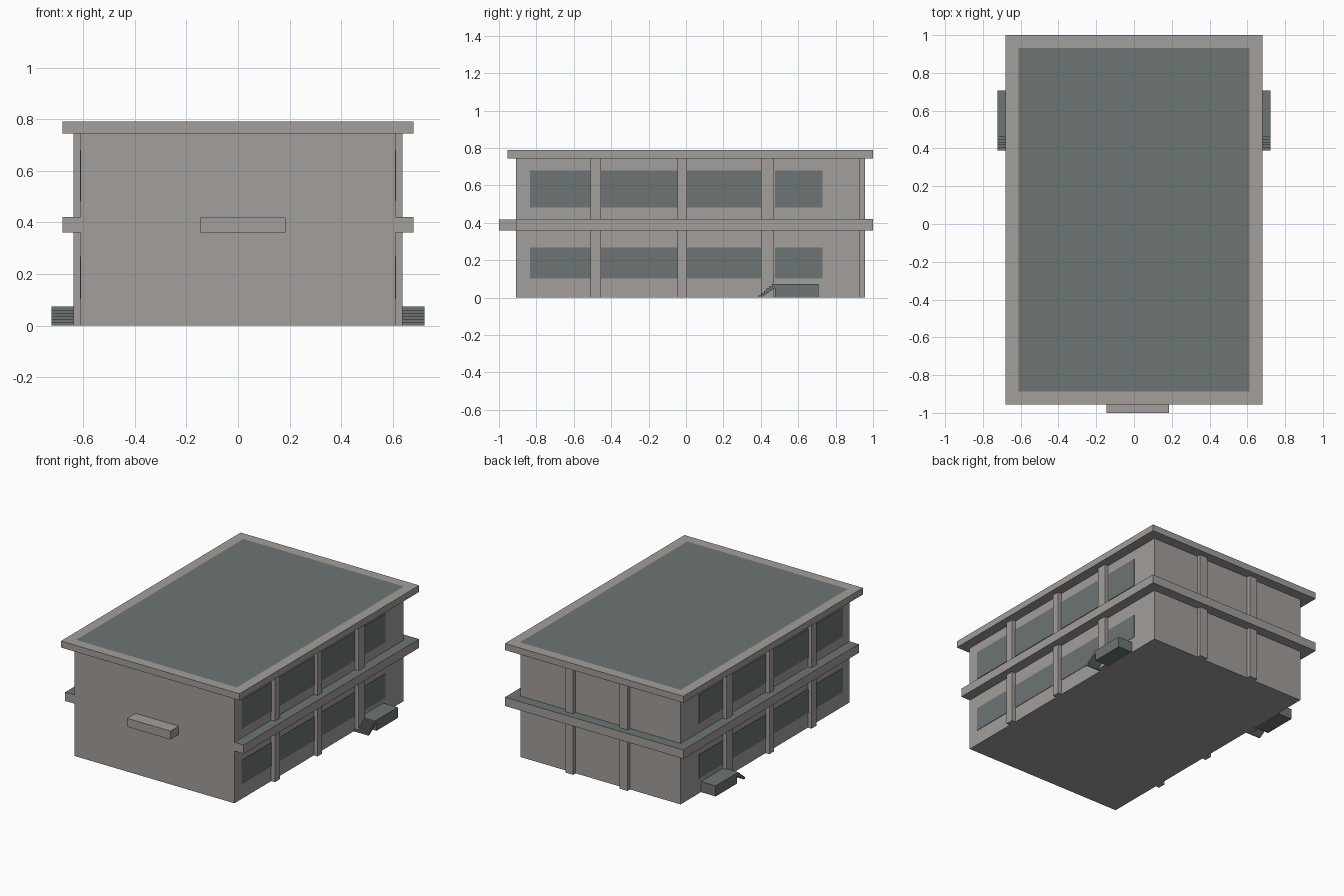
import bpy, bmesh
from mathutils import Vector

if "Cube" in bpy.data.objects:
    bpy.data.objects.remove(bpy.data.objects["Cube"])


def material(name, rgb):
    m = bpy.data.materials.new(name)
    m.diffuse_color = (*rgb, 1)
    m.use_nodes = True
    m.node_tree.nodes["Principled BSDF"].inputs["Base Color"].default_value = m.diffuse_color
    return m


STONE = material("warm_grey_stone", (0.365, 0.342, 0.328))
SLATE = material("slate_grey", (0.153, 0.178, 0.176))


def finish(name, bm, mats, mirror=False):
    bmesh.ops.recalc_face_normals(bm, faces=bm.faces)
    me = bpy.data.meshes.new(name)
    bm.to_mesh(me)
    bm.free()
    for m in mats:
        me.materials.append(m)
    ob = bpy.data.objects.new(name, me)
    bpy.context.collection.objects.link(ob)
    if mirror:
        ob.modifiers.new("mirror_x", 'MIRROR').use_mirror_merge = False
    return ob


def prism(pts, offset):
    """Closed solid from a flat outline pushed along an offset."""
    bm = bmesh.new()
    face = bm.faces.new([bm.verts.new(p) for p in pts])
    r = bmesh.ops.extrude_face_region(bm, geom=[face], use_keep_orig=True)
    verts = [g for g in r["geom"] if isinstance(g, bmesh.types.BMVert)]
    bmesh.ops.translate(bm, verts=verts, vec=Vector(offset))
    bmesh.ops.recalc_face_normals(bm, faces=bm.faces)
    return bm


def box_mesh(x, y, z):
    return prism([(x[0], y[0], z[0]), (x[1], y[0], z[0]),
                  (x[1], y[1], z[0]), (x[0], y[1], z[0])], (0, 0, z[1] - z[0]))


def box(name, x, y, z, mat, mirror=False):
    return finish(name, box_mesh(x, y, z), [mat], mirror)


def top_faces(bm):
    return [f for f in bm.faces if f.normal.z > 0.9]


W, FRONT, BACK = 0.61, -0.91, 0.93

# main block
box("building_body", (-W, W), (FRONT, BACK), (0, 0.75), STONE)

# roof slab with a slate field inset in its top
bm = box_mesh((-0.68, 0.68), (-0.955, 1.0), (0.745, 0.79))
top = top_faces(bm)
bmesh.ops.inset_region(bm, faces=top, thickness=0.068, use_even_offset=True)
top[0].material_index = 1
finish("roof_slab", bm, [STONE, SLATE])

# ledge between floors, wrapping the sides and back, slate on top
outline = [(W, FRONT), (0.68, FRONT), (0.68, 1.0), (-0.68, 1.0),
           (-0.68, FRONT), (-W, FRONT), (-W, BACK), (W, BACK)]
bm = prism([(x, y, 0.36) for x, y in outline], (0, 0, 0.06))
for f in top_faces(bm):
    f.material_index = 1
finish("floor_ledge", bm, [STONE, SLATE])

# front canopy
box("front_canopy", (-0.145, 0.185), (-1.0, FRONT), (0.36, 0.418), STONE)

# pilasters on each storey, sides and back
storeys = [("lower", (0, 0.36)), ("upper", (0.42, 0.745))]
for level, z in storeys:
    for i, y in enumerate([(-0.51, -0.455), (-0.045, 0.005), (0.40, 0.47)]):
        box(f"{level}_side_pilaster_{i + 1}", (W, 0.638), y, z, STONE, True)
    for i, x in enumerate([(-0.225, -0.165), (0.19, 0.25)]):
        box(f"{level}_back_pilaster_{i + 1}", x, (BACK, 0.957), z, STONE)

# window bands as thin plates between the pilasters
for level, z in [("lower", (0.103, 0.267)), ("upper", (0.483, 0.68))]:
    for i, y in enumerate([(-0.835, -0.51), (-0.455, -0.045),
                           (0.005, 0.40), (0.475, 0.73)]):
        box(f"{level}_window_{i + 1}", (W, W + 0.003), y, z, SLATE, True)

# side landings
box("entrance_landing", (W, 0.722), (0.475, 0.708), (0, 0.073), SLATE, True)

# open stairs: zigzag top with a sloped underside
N, Y0, Y1, H = 6, 0.388, 0.475, 0.073
run, rise = (Y1 - Y0) / N, H / N
profile = [(Y0, 0)]
for k in range(N):
    profile += [(Y0 + k * run, (k + 1) * rise), (Y0 + (k + 1) * run, (k + 1) * rise)]
profile += [(Y1, H - 0.021), (Y0 + 0.012, 0)]
bm = prism([(W, y, z) for y, z in profile], (0.112, 0, 0))
finish("entrance_steps", bm, [SLATE], True)
